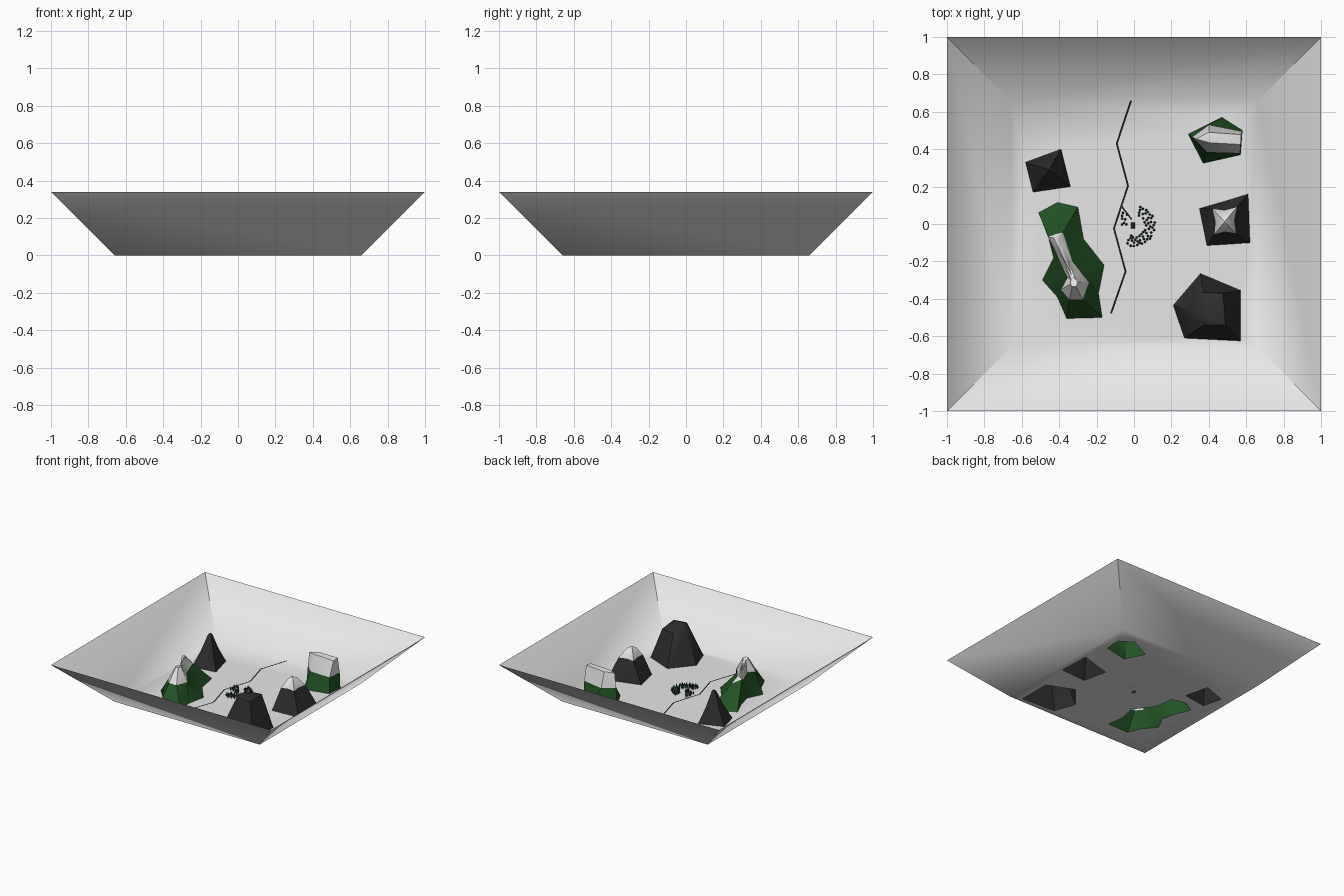
import bpy, bmesh, math, random
from mathutils import Vector

if "Cube" in bpy.data.objects:
    bpy.data.objects.remove(bpy.data.objects["Cube"])

random.seed(4)


def mat(name, c):
    m = bpy.data.materials.new(name)
    m.diffuse_color = (*c, 1)
    m.use_nodes = True
    m.node_tree.nodes["Principled BSDF"].inputs["Base Color"].default_value = m.diffuse_color
    return m


SNOW = mat("snow_white", (0.8, 0.8, 0.8))
ROCK = mat("dark_rock", (0.028, 0.028, 0.029))
GREEN = mat("forest_green", (0.017, 0.09, 0.018))
BLACK = mat("road_black", (0.01, 0.01, 0.01))
LEAF = mat("tree_green", (0.012, 0.055, 0.014))


def finish(bm, name, mats, angle=None):
    me = bpy.data.meshes.new(name)
    bm.to_mesh(me)
    bm.free()
    for m in mats:
        me.materials.append(m)
    ob = bpy.data.objects.new(name, me)
    bpy.context.collection.objects.link(ob)
    if angle is not None:
        bpy.ops.object.select_all(action='DESELECT')
        ob.select_set(True)
        bpy.context.view_layer.objects.active = ob
        bpy.ops.object.shade_smooth_by_angle(angle=math.radians(angle))
    return ob


def mountain(name, rings, peak, mats, split):
    """Loft rings of 3D points; segments from index split on use the second material."""
    bm = bmesh.new()
    vr = [[bm.verts.new(p) for p in r] for r in rings]
    n = len(rings[0])
    for k in range(len(rings) - 1):
        for i in range(n):
            j = (i + 1) % n
            f = bm.faces.new((vr[k][i], vr[k][j], vr[k + 1][j], vr[k + 1][i]))
            f.material_index = int(k >= split)
    if peak:
        p = bm.verts.new(peak)
        for i in range(n):
            f = bm.faces.new((vr[-1][i], vr[-1][(i + 1) % n], p))
            f.material_index = int(len(rings) - 1 >= split)
    bmesh.ops.remove_doubles(bm, verts=bm.verts[:], dist=0.0005)
    bmesh.ops.recalc_face_normals(bm, faces=bm.faces[:])
    if sum(f.normal.z * f.calc_area() for f in bm.faces) < 0:
        bmesh.ops.reverse_faces(bm, faces=bm.faces[:])
    finish(bm, name, mats, 35)


def at(pts, z):
    return [(x, y, z) for x, y in pts]


def toward(pts, c, s, z):
    return [(c[0] + (x - c[0]) * s, c[1] + (y - c[1]) * s, z) for x, y in pts]


# Sharp dark peak, back left
a = [(-.58, .33), (-.54, .17), (-.34, .20), (-.39, .40)]
ca = (-.455, .29)
mountain("sharp_peak", [at(a, 0), toward(a, ca, .5, .125), toward(a, ca, .13, .245)],
         (*ca, .258), [ROCK], 9)

# Long green ridge with snow, left
b = [(-.51, .06), (-.46, -.06), (-.43, -.18), (-.49, -.30), (-.41, -.39), (-.36, -.505),
     (-.17, -.50), (-.19, -.37), (-.16, -.22), (-.27, -.08), (-.30, .09), (-.41, .115)]
b_cap = [(-.46, -.07, .205), (-.45, -.09, .19), (-.41, -.17, .16), (-.355, -.285, .15),
         (-.39, -.35, .14), (-.345, -.405, .14), (-.275, -.405, .14), (-.24, -.31, .14),
         (-.295, -.245, .15), (-.33, -.20, .15), (-.38, -.045, .155), (-.42, -.055, .18)]
b_top = [(-.43, -.075, .22), (-.425, -.09, .22), (-.375, -.19, .20), (-.335, -.30, .24),
         (-.34, -.32, .25), (-.33, -.335, .25), (-.31, -.335, .25), (-.30, -.31, .25),
         (-.315, -.29, .245), (-.355, -.19, .20), (-.405, -.075, .20), (-.42, -.07, .21)]
mountain("green_ridge", [at(b, 0), b_cap, b_top], (-.335, -.27, .235), [GREEN, SNOW], 1)

# Flat-topped green mountain with snow, back right
c = [(.29, .48), (.37, .325), (.57, .37), (.58, .50), (.47, .57)]
c_cap = [(.31, .465), (.39, .385), (.567, .38), (.578, .495), (.40, .53)]
c_top = [(.33, .455, .245), (.40, .435, .25), (.57, .425, .25), (.572, .478, .255), (.40, .49, .25)]
mountain("flat_mountain", [at(c, 0), at(c_cap, .13), c_top], (.47, .46, .257), [GREEN, SNOW], 1)

# Dark mountain with snow cap, right (corner and mid-side points)
d = [(.35, .083), (.37, -.016), (.39, -.115), (.505, -.108), (.62, -.10), (.615, .03),
     (.61, .16), (.48, .12)]
d_cap = [(.42, .08), (.437, .01), (.43, -.055), (.485, -.04), (.545, -.05), (.535, .02),
         (.55, .09), (.485, .072)]
mountain("snow_capped_peak", [at(d, 0), at(d_cap, .175), toward(d_cap, (.485, .013), .35, .245)],
         (.485, .013, .257), [ROCK, SNOW], 1)

# Broad dark mountain, front right
e = [(.21, -.435), (.27, -.61), (.57, -.625), (.57, -.355), (.355, -.265)]
e_top = [(.31, -.46, .22), (.37, -.54, .27), (.49, -.54, .26), (.475, -.37, .255), (.37, -.365, .245)]
mountain("broad_mountain", [at(e, 0), e_top], (.39, -.49, .29), [ROCK], 9)

# House: small box with a ridged roof, open below
hx, hy = -.006, -.008
h = [(hx - .011, hy - .015), (hx + .011, hy - .015), (hx + .011, hy + .015), (hx - .011, hy + .015)]
roof = [(hx, hy - .015, .033), (hx, hy - .015, .033), (hx, hy + .015, .033), (hx, hy + .015, .033)]
bm = bmesh.new()
lo, hi = [bm.verts.new(p) for p in at(h, 0)], [bm.verts.new(p) for p in at(h, .022)]
r0, r1 = bm.verts.new(roof[0]), bm.verts.new(roof[2])
for i in range(4):
    j = (i + 1) % 4
    bm.faces.new((lo[i], lo[j], hi[j], hi[i]))
for f in ((hi[0], hi[1], r0), (hi[2], hi[3], r1), (hi[1], hi[2], r1, r0), (hi[3], hi[0], r0, r1)):
    bm.faces.new(f)
finish(bm, "house", [ROCK])

# Snow basin: floor with openings under the mountains, flared walls
bm = bmesh.new()


def loop(pts):
    vs = [bm.verts.new((x, y, 0)) for x, y in pts]
    return vs, [bm.edges.new((vs[i], vs[(i + 1) % len(vs)])) for i in range(len(vs))]


sq = [(-1, -1), (1, -1), (1, 1), (-1, 1)]
base, edges = loop([(x * .66, y * .66) for x, y in sq])
for outline in (a, b, c, d, e, h):
    edges += loop(outline)[1]
bmesh.ops.triangle_fill(bm, edges=edges, use_beauty=True, use_dissolve=False, normal=(0, 0, 1))
for f in bm.faces:
    f.normal_update()
    if f.normal.z < 0:
        f.normal_flip()
rim = [bm.verts.new((x, y, .34)) for x, y in sq]
for i in range(4):
    j = (i + 1) % 4
    bm.faces.new((base[j], base[i], rim[i], rim[j]))
for f in bm.faces:
    f.normal_update()
    if f.normal.z < 0:
        f.normal_flip()
finish(bm, "snow_basin", [SNOW], 60)


# Road strips
def road(name, pts, w):
    bm = bmesh.new()
    row = []
    for i, p in enumerate(pts):
        t = Vector(pts[min(i + 1, len(pts) - 1)]) - Vector(pts[max(i - 1, 0)])
        t.normalize()
        row.append([bm.verts.new((p[0] - s * t.y * w / 2, p[1] + s * t.x * w / 2, .004))
                    for s in (1, -1)])
    for q, r in zip(row, row[1:]):
        bm.faces.new((q[0], q[1], r[1], r[0]))
    finish(bm, name, [BLACK])


road("main_road", [(-.016, .66), (-.092, .43), (-.032, .205), (-.107, -.024), (-.045, -.254),
                   (-.123, -.478)], .01)
road("house_path", [(-.07, .10), (-.012, .024)], .008)

# Small conifers in an arc around the house
spots = []
while len(spots) < 62:
    ang, r = math.radians(random.uniform(-115, 75)), random.uniform(.055, .11)
    p = Vector((.005 + r * math.cos(ang), -.01 + r * math.sin(ang)))
    if len(spots) < 8:  # few trees on the road side
        p = Vector((random.uniform(-.065, -.035), random.uniform(-.005, .065)))
    if all((p - q).length > .013 for q in spots):
        spots.append(p)
bm = bmesh.new()
for p in spots:
    for rad, z0, z1, mi in ((.002, 0, .012, 1), (.007, .010, .034, 0)):
        before = set(bm.faces)
        res = bmesh.ops.create_cone(bm, cap_ends=True, segments=5, radius1=rad,
                                    radius2=0 if mi == 0 else rad, depth=z1 - z0)
        bmesh.ops.translate(bm, verts=res["verts"], vec=(p.x, p.y, (z0 + z1) / 2))
        for f in set(bm.faces) - before:
            f.material_index = mi
finish(bm, "trees", [LEAF, BLACK])
